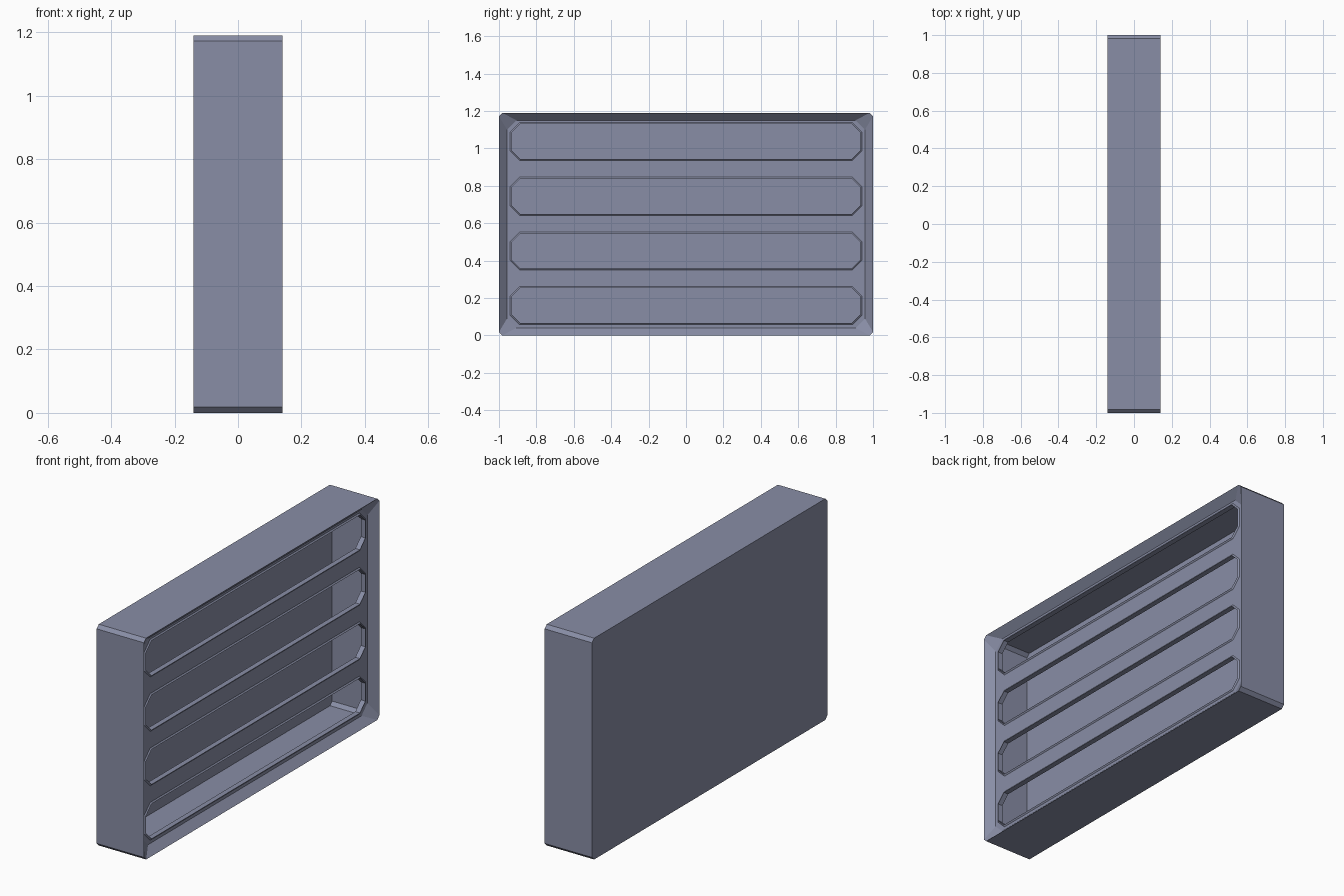
import bpy, bmesh

if "Cube" in bpy.data.objects:
    bpy.data.objects.remove(bpy.data.objects["Cube"])

H = 1.19          # overall height
X0, X1 = -0.141, 0.141   # back and front of the case
PANEL = 0.10      # recessed grille plane

mat = bpy.data.materials.new("blue grey metal")
mat.diffuse_color = (0.25, 0.27, 0.38, 1)
mat.use_nodes = True
mat.node_tree.nodes["Principled BSDF"].inputs["Base Color"].default_value = mat.diffuse_color


def octagon(half_w, z0, z1, cut):
    """Rectangle outline in the y-z plane with cut corners."""
    w = half_w
    return [(-w + cut, z0), (w - cut, z0), (w, z0 + cut), (w, z1 - cut),
            (w - cut, z1), (-w + cut, z1), (-w, z1 - cut), (-w, z0 + cut)]


def loft(bm, stations):
    """Skin a series of (x, outline) rings."""
    rings = [[bm.verts.new((x, y, z)) for y, z in prof] for x, prof in stations]
    for a, b in zip(rings, rings[1:]):
        for i in range(8):
            j = (i + 1) % 8
            bm.faces.new((a[i], a[j], b[j], b[i]))
    return rings


def finish(name, bm):
    bmesh.ops.recalc_face_normals(bm, faces=bm.faces)
    me = bpy.data.meshes.new(name)
    bm.to_mesh(me)
    bm.free()
    me.materials.append(mat)
    ob = bpy.data.objects.new(name, me)
    bpy.context.collection.objects.link(ob)
    return ob


# Case: back, outer walls, sloped front rim and thin-walled hollow interior
T = 0.004
outer = octagon(1.0, 0, H, 0.018)
rim = octagon(0.957, 0.04, H - 0.04, 0.05)
cavity = octagon(1.0 - T, T, H - T, 0.018)
rim_back = octagon(0.957, 0.04, H - 0.04, 0.05)
bm = bmesh.new()
rings = loft(bm, [(X0, outer), (X1, outer), (PANEL, rim), (PANEL - T, rim_back),
                  (X1 - 3 * T, cavity), (X0 + T, cavity)])
bm.faces.new(rings[0])
bm.faces.new(rings[-1])
finish("case", bm)


def slot(k, grow):
    z = 0.065 + k * 0.2925
    return octagon(0.932 + grow, z - grow, z + 0.188 + grow, 0.046 + grow * 0.6)


# Front grille: flat plate with four cut-corner slots
bm = bmesh.new()
for loop in [rim] + [slot(k, 0.008) for k in range(4)]:
    vs = [bm.verts.new((PANEL, y, z)) for y, z in loop]
    for i in range(8):
        bm.edges.new((vs[i], vs[(i + 1) % 8]))
bmesh.ops.triangle_fill(bm, edges=bm.edges[:], use_beauty=True, normal=(1, 0, 0))
if sum((f.normal.x for f in bm.faces)) < 0:
    bmesh.ops.reverse_faces(bm, faces=bm.faces[:])
finish("slotted_grille", bm)

# Raised lips lining the slots
for k in range(4):
    bm = bmesh.new()
    rings = loft(bm, [(PANEL, slot(k, 0.008)), (PANEL + 0.006, slot(k, 0)),
                      (PANEL - 0.022, slot(k, 0)), (PANEL - 0.022, slot(k, 0.008))])
    for i in range(8):
        j = (i + 1) % 8
        bm.faces.new((rings[3][i], rings[3][j], rings[0][j], rings[0][i]))
    finish(f"slot_lip_{k + 1}", bm)
